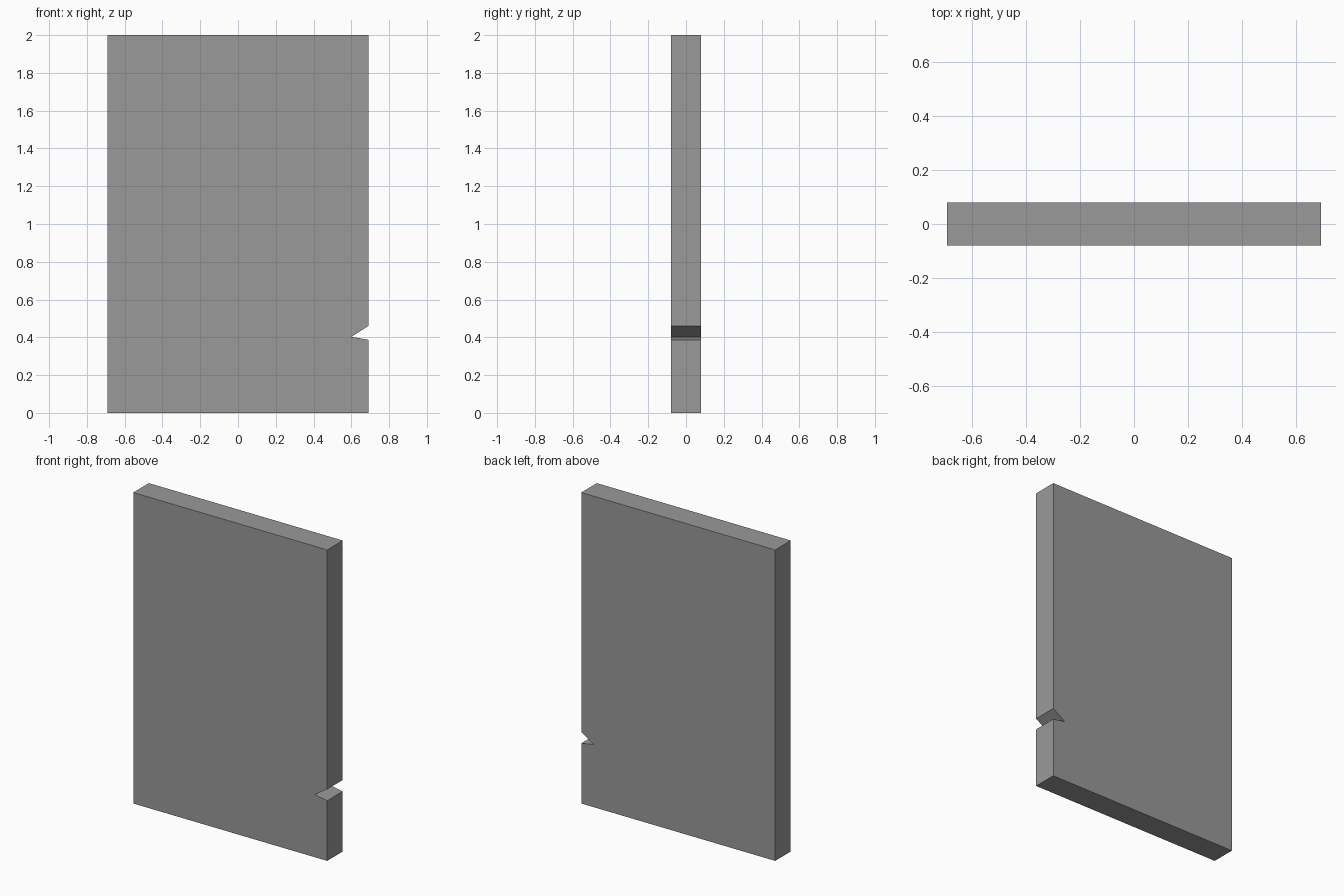
import bpy
import bmesh

if "Cube" in bpy.data.objects:
    bpy.data.objects.remove(bpy.data.objects["Cube"])

WIDTH, HEIGHT, DEPTH = 1.38, 2.0, 0.158
half = WIDTH / 2

# Slab outline in x, z, with the small angled notch in the right edge
outline = [
    (-half, 0), (half, 0),
    (half, 0.387), (0.601, 0.403), (half, 0.46),
    (half, HEIGHT), (-half, HEIGHT),
]

# Extrude the outline from front to back
bm = bmesh.new()
front = bm.faces.new([bm.verts.new((x, -DEPTH / 2, z)) for x, z in outline])
extruded = bmesh.ops.extrude_face_region(bm, geom=[front], use_keep_orig=True)
back_verts = [g for g in extruded["geom"] if isinstance(g, bmesh.types.BMVert)]
bmesh.ops.translate(bm, verts=back_verts, vec=(0, DEPTH, 0))
bmesh.ops.recalc_face_normals(bm, faces=bm.faces)

# Notched slab object
mesh = bpy.data.meshes.new("notched_slab")
bm.to_mesh(mesh)
bm.free()
slab = bpy.data.objects.new("notched_slab", mesh)
bpy.context.collection.objects.link(slab)

# Dark grey colour
grey = bpy.data.materials.new("dark_grey")
grey.diffuse_color = (0.32, 0.32, 0.32, 1)
grey.use_nodes = True
grey.node_tree.nodes["Principled BSDF"].inputs["Base Color"].default_value = grey.diffuse_color
mesh.materials.append(grey)
